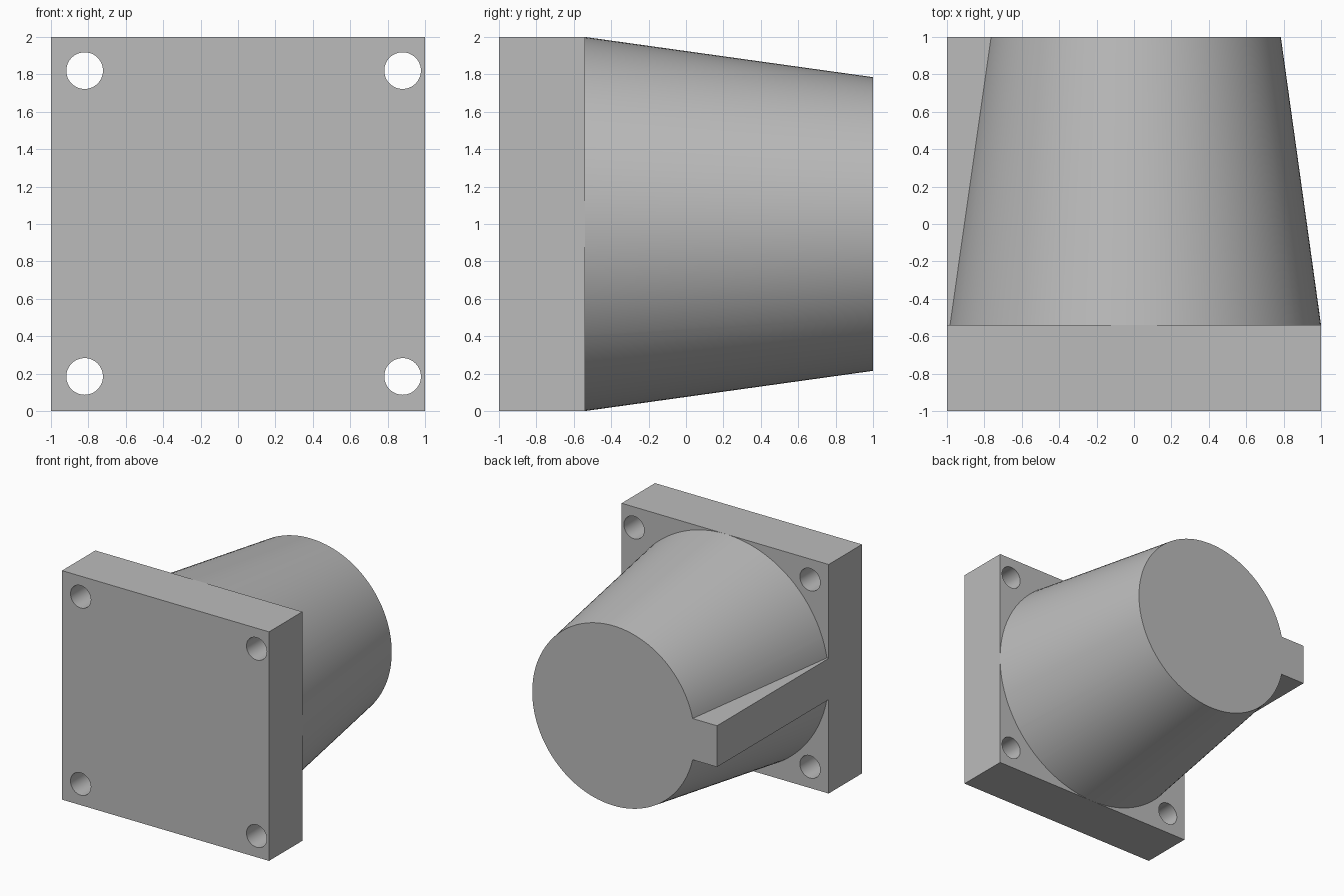
import bpy
import math

cube = bpy.data.objects.get("Cube")
if cube:
    bpy.data.objects.remove(cube, do_unlink=True)

grey = bpy.data.materials.new("light grey")
grey.use_nodes = True
COLOUR = (0.5, 0.5, 0.5, 1)
grey.diffuse_color = COLOUR
grey.node_tree.nodes["Principled BSDF"].inputs["Base Color"].default_value = COLOUR

PLATE_BACK = -0.54


def finish(name):
    obj = bpy.context.object
    obj.name = name
    obj.data.materials.append(grey)
    bpy.ops.object.transform_apply(location=True, rotation=True, scale=True)
    return obj


def box(name, low, high):
    centre = [(a + b) / 2 for a, b in zip(low, high)]
    bpy.ops.mesh.primitive_cube_add(size=1, location=centre)
    bpy.context.object.scale = [b - a for a, b in zip(low, high)]
    return finish(name)


def combine(target, tool, operation):
    """Apply a boolean and discard the tool."""
    mod = target.modifiers.new(operation.lower(), 'BOOLEAN')
    mod.operation = operation
    mod.solver = 'EXACT'
    mod.object = tool
    bpy.context.view_layer.objects.active = target
    bpy.ops.object.modifier_apply(modifier=mod.name)
    bpy.data.objects.remove(tool, do_unlink=True)


# Square mounting plate
plate = box("flanged_plug", (-1, -1, 0), (1, PLATE_BACK, 2))

# Four bolt holes, set slightly towards the left side
for x in (-0.82, 0.88):
    for z in (0.185, 1.82):
        bpy.ops.mesh.primitive_cylinder_add(
            vertices=48, radius=0.098, depth=1,
            location=(x, -0.77, z), rotation=(math.pi / 2, 0, 0))
        combine(plate, finish("bolt_hole"), 'DIFFERENCE')

# Tapered round body narrowing towards the back
bpy.ops.mesh.primitive_cone_add(
    vertices=128, radius1=1, radius2=0.785, depth=1 - PLATE_BACK,
    location=(0, (1 + PLATE_BACK) / 2, 1), rotation=(-math.pi / 2, 0, 0))
body = finish("tapered_body")

# Key rib along one side, flush with the plate edge
rib = box("key_rib", (-1, PLATE_BACK, 0.82), (-0.5, 1, 1.18))
combine(body, rib, 'UNION')
combine(plate, body, 'UNION')

bpy.ops.object.select_all(action='DESELECT')
plate.select_set(True)
bpy.context.view_layer.objects.active = plate
bpy.ops.object.shade_smooth_by_angle(angle=math.radians(20))
